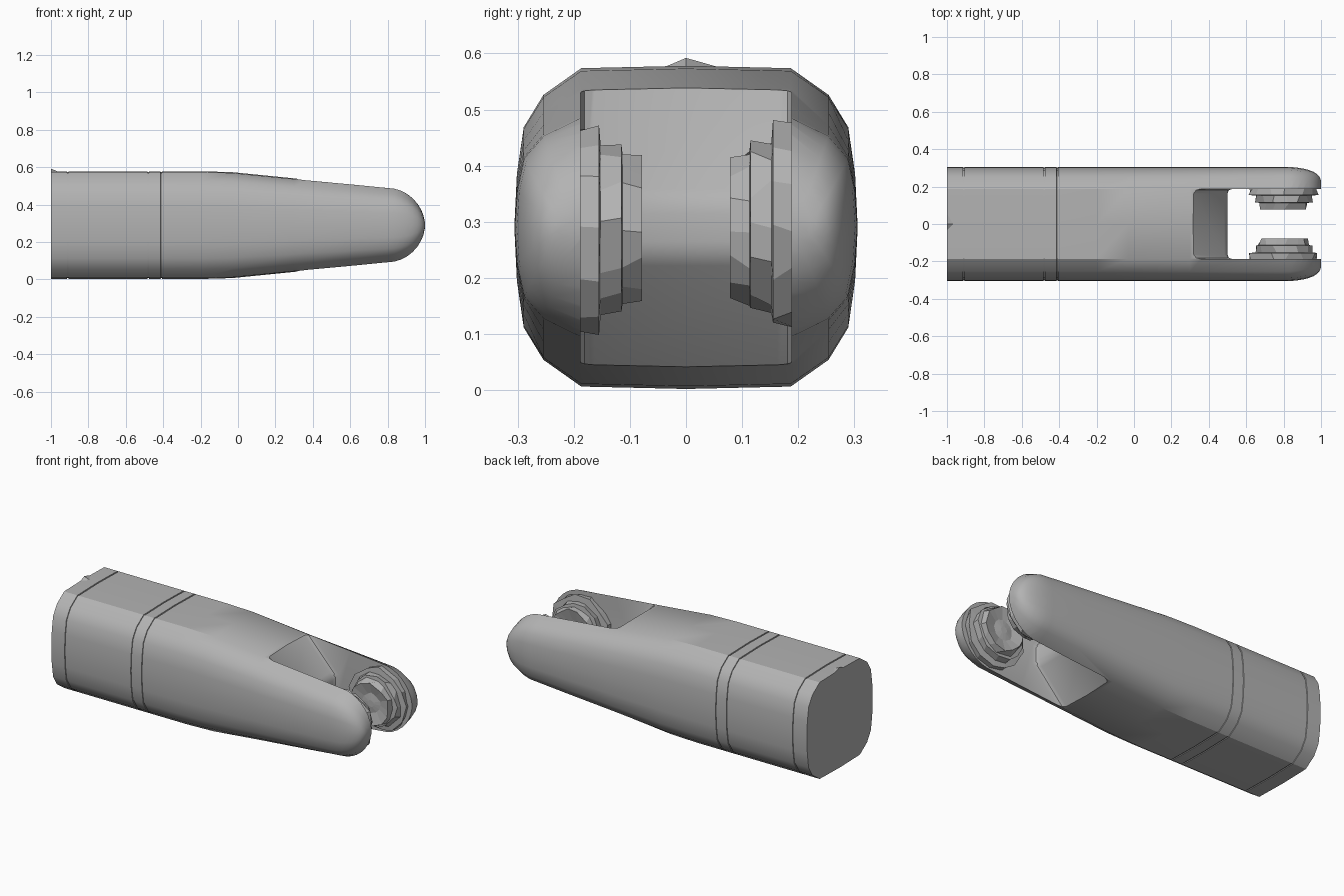
import bpy, bmesh, math, random
from mathutils import Vector

random.seed(4)
cube = bpy.data.objects.get("Cube")
if cube:
    bpy.data.objects.remove(cube, do_unlink=True)

MID = 0.29  # height of the long axis

grey = bpy.data.materials.new("plain_grey")
grey.use_nodes = True
colour = (0.45, 0.45, 0.45, 1)
grey.diffuse_color = colour
grey.node_tree.nodes["Principled BSDF"].inputs["Base Color"].default_value = colour


def make(name, bm):
    bmesh.ops.recalc_face_normals(bm, faces=bm.faces)
    mesh = bpy.data.meshes.new(name)
    bm.to_mesh(mesh)
    bm.free()
    mesh.materials.append(grey)
    obj = bpy.data.objects.new(name, mesh)
    bpy.context.collection.objects.link(obj)
    return obj


def loft(name, rings):
    """Skin a list of point rings and cap both ends."""
    bm = bmesh.new()
    loops = [[bm.verts.new(p) for p in ring] for ring in rings]
    for a, b in zip(loops, loops[1:]):
        n = len(a)
        for i in range(n):
            j = (i + 1) % n
            bm.faces.new((a[i], a[j], b[j], b[i]))
    bm.faces.new(loops[0])
    bm.faces.new(loops[-1])
    return make(name, bm)


def apply_modifiers(obj):
    bpy.context.view_layer.update()
    graph = bpy.context.evaluated_depsgraph_get()
    mesh = bpy.data.meshes.new_from_object(obj.evaluated_get(graph))
    obj.modifiers.clear()
    obj.data = mesh


# Body cross-section: chamfered corners with gently bulging sides
quarter = [(0.0, 1.0), (0.61, 0.985), (0.83, 0.82), (0.945, 0.62), (0.985, 0.33), (1.0, 0.0)]
half = quarter + [(y, -z) for y, z in reversed(quarter[:-1])]
section = half + [(-y, z) for y, z in reversed(half[1:-1])]

# Stations along the body: position, half width, half height
stations = [(-1, 0.306, 0.288)]
for seam in (-0.91, -0.48, -0.41):
    stations += [(seam - 0.004, 0.306, 0.288), (seam - 0.003, 0.302, 0.284),
                 (seam + 0.003, 0.302, 0.284), (seam + 0.004, 0.306, 0.288)]
stations += [(-0.2, 0.306, 0.288), (-0.03, 0.306, 0.283), (0.3, 0.306, 0.25),
             (0.6, 0.306, 0.222), (0.8, 0.306, 0.202)]
for k in range(1, 9):
    a = math.radians(k * 10.5)
    stations.append((0.8 + 0.2 * math.sin(a), 0.215 + 0.091 * math.cos(a) ** 0.7,
                     0.202 * math.cos(a)))
body = loft("forked_body", [[(x, y * w, MID + z * h) for y, z in section] for x, w, h in stations])

# Slot cutter: wedge-ended opening between the two prongs
outline = [(0.24, 0.33), (0.5, 0.05), (0.5, -0.05), (0.24, -0.33), (1.2, -0.33), (1.2, 0.33)]
cutter = loft("slot_cutter", [[(x, s * 0.188, MID + z) for x, z in outline] for s in (-1, 1)])
bevel = cutter.modifiers.new("soft_edges", 'BEVEL')
bevel.width = 0.025
bevel.segments = 2
apply_modifiers(cutter)
cut = body.modifiers.new("slot", 'BOOLEAN')
cut.operation = 'DIFFERENCE'
cut.solver = 'EXACT'
cut.object = cutter
apply_modifiers(body)
bpy.data.objects.remove(cutter, do_unlink=True)

bpy.ops.object.select_all(action='DESELECT')
body.select_set(True)
bpy.context.view_layer.objects.active = body
bpy.ops.object.shade_smooth_by_angle(angle=math.radians(32))

# Rough stepped bosses facing each other inside the fork: distance from centre, radius
steps = [(0.2, 0.18), (0.155, 0.185), (0.152, 0.155), (0.115, 0.15),
         (0.113, 0.135), (0.078, 0.125), (0.095, 0.06), (0.09, 0.02)]
for side, name in ((1, "back_boss"), (-1, "front_boss")):
    rings = []
    for depth, radius in steps:
        ring = []
        for i in range(13):
            a = math.tau * (i + random.uniform(-0.25, 0.25)) / 13
            r = radius * random.uniform(0.93, 1.05)
            ring.append((0.8 + r * math.cos(a), side * depth, MID + r * math.sin(a)))
        rings.append(ring)
    loft(name, rings)

# Small raised nib on the top rear edge
bm = bmesh.new()
points = [bm.verts.new(p) for p in
          ((-1, -0.04, 0.575), (-1, 0.06, 0.575), (-1, 0, 0.592), (-0.96, 0, 0.575))]
bmesh.ops.convex_hull(bm, input=points)
make("rear_nib", bm)
